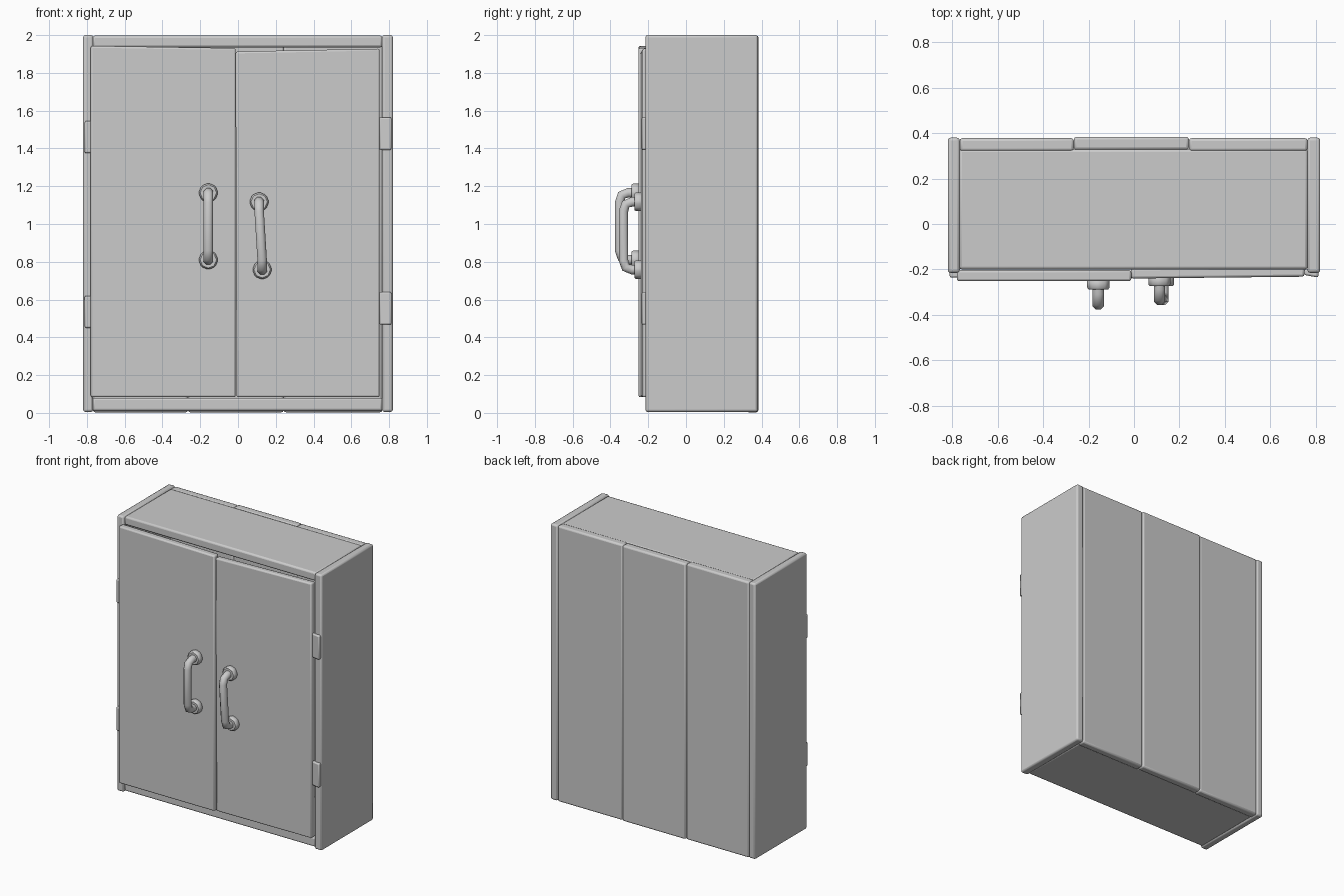
import bpy, bmesh, math
from mathutils import Vector, Matrix

if "Cube" in bpy.data.objects:
    bpy.data.objects.remove(bpy.data.objects["Cube"])


def finish(name, bm, bevel=0.0, segments=2, angle=60):
    bmesh.ops.recalc_face_normals(bm, faces=bm.faces[:])
    mesh = bpy.data.meshes.new(name)
    bm.to_mesh(mesh)
    bm.free()
    ob = bpy.data.objects.new(name, mesh)
    bpy.context.collection.objects.link(ob)
    if bevel:
        mod = ob.modifiers.new("rounded_edges", 'BEVEL')
        mod.width, mod.segments = bevel, segments
    bpy.ops.object.select_all(action='DESELECT')
    ob.select_set(True)
    bpy.context.view_layer.objects.active = ob
    bpy.ops.object.shade_smooth_by_angle(angle=math.radians(angle))
    return ob


def box(name, x, y, z, bevel=0.012, tweak=None):
    bm = bmesh.new()
    bmesh.ops.create_cube(bm, size=1)
    for v in bm.verts:
        sx, sy, sz = (c > 0 for c in v.co)
        v.co = (x[sx], y[sy], z[sz])
        if tweak:
            v.co += Vector(tweak(sx, sy, sz))
    return finish(name, bm, bevel)


# Carcass panels
box("left_side", (-0.82, -0.767), (-0.215, 0.38), (0.005, 2.0))
box("right_side", (0.763, 0.82), (-0.215, 0.38), (0.005, 2.0))
box("top_panel", (-0.77, 0.765), (-0.2, 0.33), (1.935, 1.997))
box("bottom_panel", (-0.77, 0.765), (-0.2, 0.33), (0.01, 0.08))

# Back planks, the middle one slightly proud
for name, x0, x1, y1 in (("left", -0.768, -0.265, 0.378),
                         ("middle", -0.265, 0.242, 0.384),
                         ("right", 0.242, 0.764, 0.378)):
    box(f"back_plank_{name}", (x0, x1), (y1 - 0.058, y1), (0.003, 1.998))

# Doors, the right one hanging slightly askew
box("left_door", (-0.78, -0.012), (-0.252, -0.203), (0.083, 1.943), 0.01,
    lambda r, b, t: (0, 0, -0.012 if r and t else 0))
box("right_door", (-0.008, 0.75), (-0.24, -0.195), (0.083, 1.928), 0.01,
    lambda r, b, t: (-0.005 if t and not r else 0, 0.008 if r else 0,
                     -0.015 if t and not r else 0))

# Hinges
for label, z0 in (("lower", 0.45), ("upper", 1.375)):
    box(f"left_hinge_{label}", (-0.812, -0.77), (-0.236, -0.2), (z0, z0 + 0.17), 0.008)
    box(f"right_hinge_{label}", (0.748, 0.812), (-0.236, -0.2),
        (z0 + 0.017, z0 + 0.19), 0.008,
        lambda r, b, t: (0, 0 if r or b else 0.012, 0))


def tube(name, path, radius, sides=8):
    # Sweep a ring along a path lying in the y-z plane
    bm = bmesh.new()
    pts = [Vector(p) for p in path]
    rings = []
    for i, p in enumerate(pts):
        d = (pts[min(i + 1, len(pts) - 1)] - pts[max(i - 1, 0)]).normalized()
        u = Vector((1, 0, 0))
        u = (u - d * u.dot(d)).normalized()
        w = d.cross(u)
        angles = [math.tau * (k + 0.5) / sides for k in range(sides)]
        rings.append([bm.verts.new(p + radius * (u * math.cos(a) + w * math.sin(a)))
                      for a in angles])
    for a, b in zip(rings, rings[1:]):
        for k in range(sides):
            n = (k + 1) % sides
            bm.faces.new((a[k], a[n], b[n], b[k]))
    bm.faces.new(rings[0])
    bm.faces.new(rings[-1])
    return finish(name, bm)


def handle(side, top, bottom, door_y, depth):
    (xt, zt), (xb, zb) = top, bottom
    y = door_y - depth
    # Bent grip
    tube(f"{side}_handle_grip",
         [(xt, door_y, zt), (xt, y + 0.045, zt), (xt, y + 0.012, zt - 0.012),
          (xt, y, zt - 0.05), (xb, y, zb + 0.05), (xb, y + 0.012, zb + 0.012),
          (xb, y + 0.045, zb), (xb, door_y, zb)], 0.027)
    # Eight-sided mounting collars
    for label, x, z in (("top", xt, zt), ("bottom", xb, zb)):
        bm = bmesh.new()
        bmesh.ops.create_cone(
            bm, cap_ends=True, segments=8, radius1=0.052, radius2=0.052, depth=0.045,
            matrix=Matrix.Translation((x, door_y - 0.016, z))
            @ Matrix.Rotation(math.pi / 2, 4, 'X'))
        finish(f"{side}_handle_collar_{label}", bm, 0.008, 1)


handle("left", (-0.157, 1.165), (-0.157, 0.81), -0.25, 0.102)
handle("right", (0.112, 1.117), (0.128, 0.758), -0.235, 0.096)
